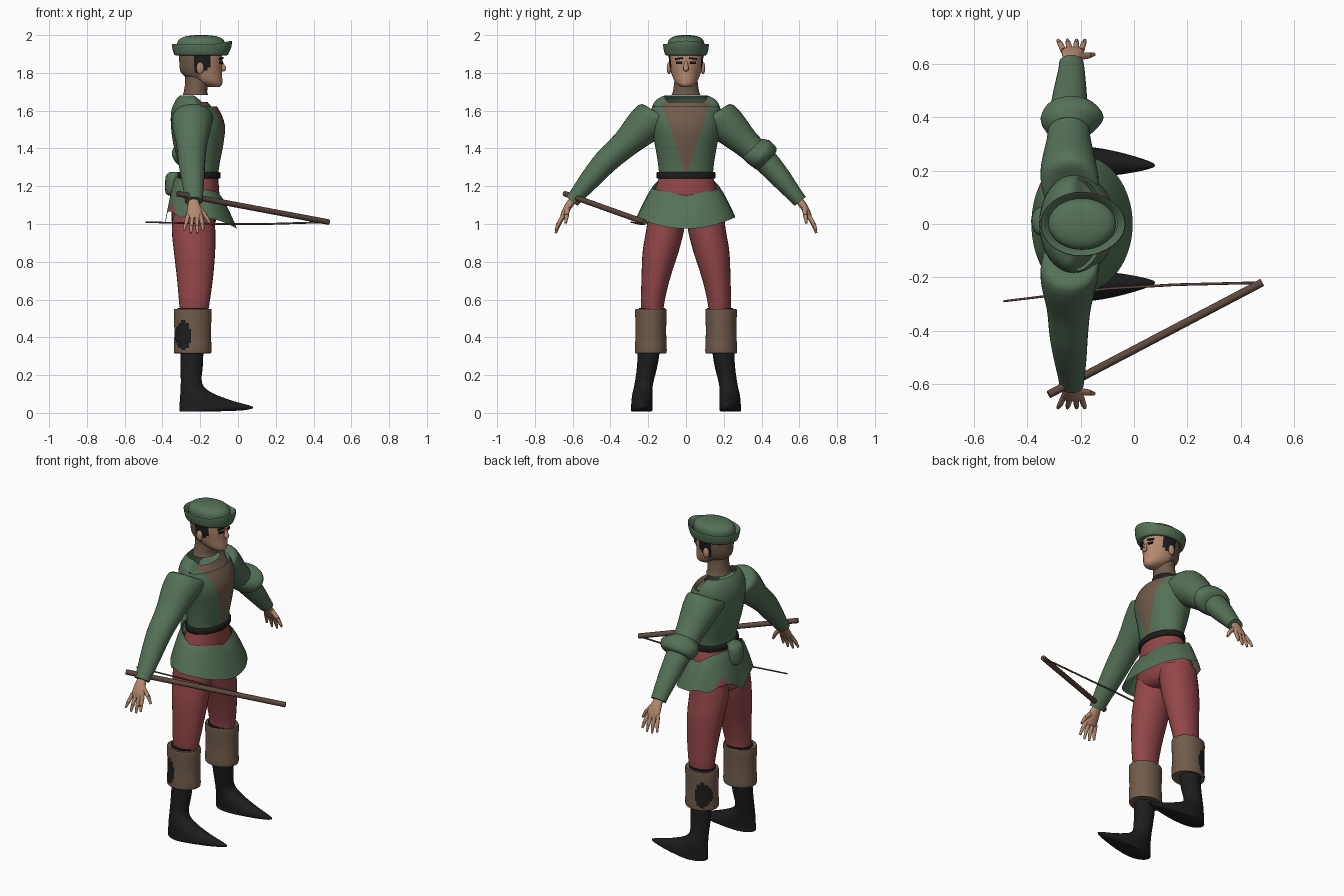
import bpy, bmesh, math
from mathutils import Vector, Matrix

if "Cube" in bpy.data.objects:
    bpy.data.objects.remove(bpy.data.objects["Cube"])


def material(name, r, g, b):
    m = bpy.data.materials.new(name)
    m.diffuse_color = (r, g, b, 1)
    m.use_nodes = True
    m.node_tree.nodes["Principled BSDF"].inputs["Base Color"].default_value = m.diffuse_color
    return m


GREEN = material("green cloth", .09, .165, .095)
RED = material("red cloth", .29, .062, .065)
BROWN = material("brown leather", .165, .105, .07)
BLACK = material("black leather", .012, .012, .013)
SKIN = material("skin", .46, .25, .16)
WOOD = material("dark wood", .11, .065, .048)


def finish(name, bm, mats, rule=None):
    bmesh.ops.recalc_face_normals(bm, faces=bm.faces[:])
    for f in bm.faces:
        f.smooth = True
        if rule:
            f.material_index = rule(f.calc_center_median(), f.normal)
    me = bpy.data.meshes.new(name)
    bm.to_mesh(me)
    bm.free()
    for m in mats:
        me.materials.append(m)
    ob = bpy.data.objects.new(name, me)
    bpy.context.collection.objects.link(ob)
    return ob


def spline(a, b, c, d, t):
    return [.5 * (2*q + (r-p)*t + (2*p-5*q+4*r-s)*t*t + (3*q-p-3*r+s)*t**3)
            for p, q, r, s in zip(a, b, c, d)]


def loft(name, rings, mats, rule=None, side=1, seg=28, steps=3, caps=(1, 1), warp=None, cuts=()):
    """Skin through ellipses (x, y, z, x radius, other radius, tilt in degrees)."""
    rings = [tuple(r) + (0,) * (6 - len(r)) for r in rings]
    n = len(rings)
    path = []
    for i in range(n - 1):
        four = [rings[min(max(i + k, 0), n - 1)] for k in (-1, 0, 1, 2)]
        path += [spline(*four, s / steps) for s in range(steps)]
    path.append(rings[-1])
    bm = bmesh.new()
    loops = []
    for x, y, z, rx, r, tilt in path:
        t = math.radians(tilt)
        loop = []
        for k in range(seg):
            a = 2 * math.pi * k / seg
            v = Vector((x + rx*math.cos(a), y + r*math.sin(a)*math.cos(t), z + r*math.sin(a)*math.sin(t)))
            if warp:
                v = warp(v)
            v.y *= side
            loop.append(bm.verts.new(v))
        loops.append(loop)
    for p, q in zip(loops, loops[1:]):
        for k in range(seg):
            j = (k + 1) % seg
            bm.faces.new((p[k], p[j], q[j], q[k]))
    if caps[0]:
        bm.faces.new(loops[0])
    if caps[1]:
        bm.faces.new(loops[-1])
    for co, no in cuts:
        bmesh.ops.bisect_plane(bm, geom=bm.verts[:] + bm.edges[:] + bm.faces[:], plane_co=co, plane_no=no)
    return finish(name, bm, mats, rule)


def rods(name, parts, mat, side=1, seg=10):
    """Tapered rods, each (start, end, start radius, end radius)."""
    bm = bmesh.new()
    for a, b, r1, r2 in parts:
        a, b = Vector(a), Vector(b)
        a.y *= side
        b.y *= side
        d = b - a
        mx = Matrix.Translation((a + b) / 2) @ d.to_track_quat('Z', 'Y').to_matrix().to_4x4()
        bmesh.ops.create_cone(bm, cap_ends=True, segments=seg, radius1=r1, radius2=r2, depth=d.length, matrix=mx)
    return finish(name, bm, [mat])


def blob(name, loc, size, mat):
    bm = bmesh.new()
    bmesh.ops.create_uvsphere(bm, u_segments=16, v_segments=10, radius=1,
                              matrix=Matrix.Translation(loc) @ Matrix.Diagonal((*size, 1)))
    return finish(name, bm, [mat])


def plate(name, loc, size, turn, mat, roll=0):
    bm = bmesh.new()
    mx = Matrix.Translation(loc) @ Matrix.Rotation(turn, 4, 'Z') @ Matrix.Rotation(roll, 4, 'X')
    bmesh.ops.create_cube(bm, size=1, matrix=mx @ Matrix.Diagonal((*size, 1)))
    return finish(name, bm, [mat])


# torso with a brown wedge on the chest and a scooped open neckline
def scoop(v):
    if v.z > 1.63 and v.x > -.23:
        v.z -= .035 * min(1, (v.x + .23) / .04)
    return v


slope = .33
loft("tunic", [(-.205, 0, 1.25, .098, .142), (-.205, 0, 1.32, .108, .148), (-.21, 0, 1.42, .132, .165),
               (-.212, 0, 1.52, .143, .185), (-.225, 0, 1.6, .128, .185), (-.235, 0, 1.655, .095, .16),
               (-.235, 0, 1.68, .075, .115)], [GREEN, BROWN],
     lambda c, n: int(c.x > -.2 and abs(c.y) < .01 + slope * (c.z - 1.28)),
     seg=40, caps=(0, 0), warp=scoop,
     cuts=[((0, s * .01, 1.28), (0, s, -slope)) for s in (1, -1)])

# belt, hips and back pouch
loft("belt", [(-.205, 0, 1.24, .105, .15), (-.205, 0, 1.245, .112, .156), (-.205, 0, 1.27, .112, .156),
              (-.205, 0, 1.275, .105, .15)], [BLACK])
loft("hips", [(-.235, 0, .975, .08, .08), (-.235, 0, 1.0, .112, .16), (-.23, 0, 1.06, .122, .2),
              (-.215, 0, 1.13, .117, .18), (-.205, 0, 1.25, .1, .142)], [RED])
loft("back_pouch", [(-.335, .01, 1.15, .03, .03), (-.345, .01, 1.17, .04, .05), (-.345, .01, 1.25, .038, .055),
                    (-.33, .01, 1.275, .03, .045)], [GREEN], seg=16)

# flared skirt, long in front, ragged behind with red showing in the slits
bm = bmesh.new()
SEG, ROWS = 64, 8
grid = []
for j in range(ROWS + 1):
    t = j / ROWS
    row = []
    for k in range(SEG):
        a = 2 * math.pi * k / SEG
        c, s = math.cos(a), math.sin(a)
        back = max(0, -c)
        top = 1.15 + .035 * abs(s) + .09 * back
        low = .975 + .06 * s * s + back * (.02 + .07 * abs(math.sin(3 * a)))
        flare = t ** .8
        rx = (.115 + .09 * flare) if c > 0 else (.125 + .05 * flare)
        ry = .175 + .085 * flare
        row.append(bm.verts.new((-.21 + rx * c, ry * s, top + (low - top) * t)))
    grid.append(row)
for p, q in zip(grid, grid[1:]):
    for k in range(SEG):
        bm.faces.new((p[k], p[(k+1) % SEG], q[(k+1) % SEG], q[k]))
finish("skirt", bm, [GREEN, RED],
       lambda c, n: int(c.x < -.25 and abs(abs(c.y) - .15) < .45 * (1.12 - c.z)))

for side, word in ((-1, "right"), (1, "left")):
    # trouser leg, boot and folded cuff
    loft(word + "_trouser_leg", [(-.235, .165, .5, .07, .058), (-.232, .178, .56, .078, .06),
                                 (-.228, .162, .7, .094, .074), (-.23, .135, .85, .109, .095),
                                 (-.235, .112, .96, .115, .1), (-.235, .1, 1.05, .11, .1)], [RED], side=side)

    def toe(v):
        if v.z < .14 and v.x > -.2:
            k = min(1, (v.x + .2) / .28)
            v.y = .235 - .015 * k + (v.y - .235) * (1 - .55 * k)
        return v
    loft(word + "_boot", [(-.21, .235, .008, .095, .052), (-.14, .235, .014, .17, .06),
                          (-.115, .235, .032, .195, .062), (-.17, .233, .065, .138, .058),
                          (-.225, .23, .11, .08, .052), (-.247, .222, .16, .056, .049),
                          (-.245, .205, .25, .059, .054), (-.243, .195, .35, .062, .06),
                          (-.24, .18, .5, .075, .068), (-.24, .18, .556, .08, .068)],
         [BLACK], side=side, warp=toe, seg=32)
    loft(word + "_boot_cuff", [(-.24, .186, .32, .088, .075), (-.24, .186, .325, .099, .084),
                               (-.24, .186, .43, .097, .081), (-.24, .186, .54, .1, .083),
                               (-.24, .186, .548, .092, .077)], [BROWN, BLACK],
         lambda c, n: int(abs(c.y) > .186 and ((c.x + .29) / .043)**2 + ((c.z - .41) / .075)**2 < 1),
         side=side, seg=64, steps=8)

    # sleeve
    loft(word + "_sleeve", [(-.235, .09, 1.56, .09, .09, 25), (-.24, .15, 1.565, .108, .11, 40),
                            (-.245, .22, 1.52, .104, .1, 45), (-.245, .32, 1.425, .082, .075, 45),
                            (-.245, .42, 1.335, .072, .066, 42), (-.24, .5, 1.245, .062, .056, 40),
                            (-.235, .575, 1.155, .05, .042, 38), (-.235, .605, 1.12, .046, .038, 38)],
         [GREEN], side=side)

    # hand with four fingers and a thumb
    loft(word + "_palm", [(-.235, .6, 1.125, .026, .02, 38), (-.233, .622, 1.095, .034, .02, 35),
                          (-.23, .645, 1.055, .042, .017, 30), (-.23, .655, 1.03, .038, .012, 25)],
         [SKIN], side=side, seg=16)
    fingers = []
    for x, dx, drop in ((-.264, -.022, .07), (-.241, -.009, .085), (-.218, .003, .085), (-.198, .014, .07)):
        mid = (x + dx * .6, .677, 1.037 - drop * .55)
        fingers += [((x, .65, 1.045), mid, .012, .0105), (mid, (x + dx, .69, 1.037 - drop), .0105, .006)]
    fingers += [((-.21, .628, 1.085), (-.172, .632, 1.045), .014, .012),
                ((-.172, .632, 1.045), (-.15, .637, 1.005), .012, .007)]
    rods(word + "_fingers", fingers, SKIN, side)

    # ear, eye, brow
    blob(word + "_ear", (-.2, side * .09, 1.825), (.02, .012, .032), SKIN)
    plate(word + "_eye", (-.089, side * .037, 1.853), (.008, .03, .012), side * .4, BLACK)
    plate(word + "_brow", (-.089, side * .038, 1.876), (.009, .042, .009), side * .4, BLACK, -side * .12)

# bunched cloth at the left elbow
loft("elbow_ruffle", [(-.245, .35, 1.4, .078, .072, 45), (-.24, .375, 1.385, .105, .08, 50),
                      (-.232, .4, 1.37, .118, .083, 55), (-.235, .425, 1.345, .1, .078, 45),
                      (-.243, .43, 1.33, .07, .06, 45)], [GREEN])

# neck and head with dark hair at the back and temples
loft("neck", [(-.225, 0, 1.682, .068, .078), (-.225, 0, 1.7, .062, .07), (-.22, 0, 1.75, .06, .062),
              (-.22, 0, 1.8, .06, .06)], [BROWN])


def hair(c, n):
    if -.235 < c.x < -.15 and abs(c.y) > .05 and c.z > 1.8 + .5 * max(0, c.x + .2):
        return 2
    return 1 if c.x < -.2 and c.z > 1.745 else 0


loft("head", [(-.128, 0, 1.724, .03, .022), (-.14, 0, 1.738, .055, .044), (-.165, 0, 1.76, .082, .062),
              (-.193, 0, 1.8, .108, .078), (-.197, 0, 1.86, .114, .09), (-.198, 0, 1.92, .112, .092)],
     [SKIN, BROWN, BLACK], hair, seg=40, steps=4)
rods("nose", [((-.092, 0, 1.868), (-.078, 0, 1.822), .006, .016)], SKIN)
blob("nose_tip", (-.077, 0, 1.82), (.014, .015, .012), SKIN)
plate("mouth", (-.092, 0, 1.778), (.009, .042, .006), 0, WOOD)


# cap: rounded crown and an upturned brim peaked at the front
def peak(v):
    if v.x > -.12 and v.z > 1.91:
        k = (v.x + .12) / .09
        v.z += .022 * k
        v.x += .014 * k
    return v


loft("cap_crown", [(-.195, 0, 1.9, .12, .093), (-.195, 0, 1.95, .128, .097), (-.195, 0, 1.978, .115, .088),
                   (-.195, 0, 1.994, .08, .06), (-.195, 0, 2.0, .03, .02)], [GREEN], seg=36)
loft("cap_brim", [(-.195, 0, 1.9, .11, .085), (-.195, 0, 1.893, .135, .104), (-.195, 0, 1.905, .146, .114),
                  (-.197, 0, 1.945, .153, .121), (-.197, 0, 1.95, .148, .116), (-.195, 0, 1.92, .125, .095)],
     [GREEN], seg=40, caps=(0, 0), warp=peak)

# bow stave and loose string
rods("bow_stave", [((-.32, -.64, 1.16), (.48, -.22, 1.01), .015, .015)], WOOD, seg=12)
rods("bow_string", [((-.49, -.29, 1.01), (-.1, -.243, 1.0), .004, .005),
                    ((-.1, -.243, 1.0), (.15, -.228, 1.0), .005, .005),
                    ((.15, -.228, 1.0), (.48, -.22, 1.01), .005, .005)], WOOD, seg=8)

bpy.ops.object.select_all(action='SELECT')
bpy.context.view_layer.objects.active = bpy.data.objects["tunic"]
bpy.ops.object.shade_smooth_by_angle(angle=math.radians(50))
